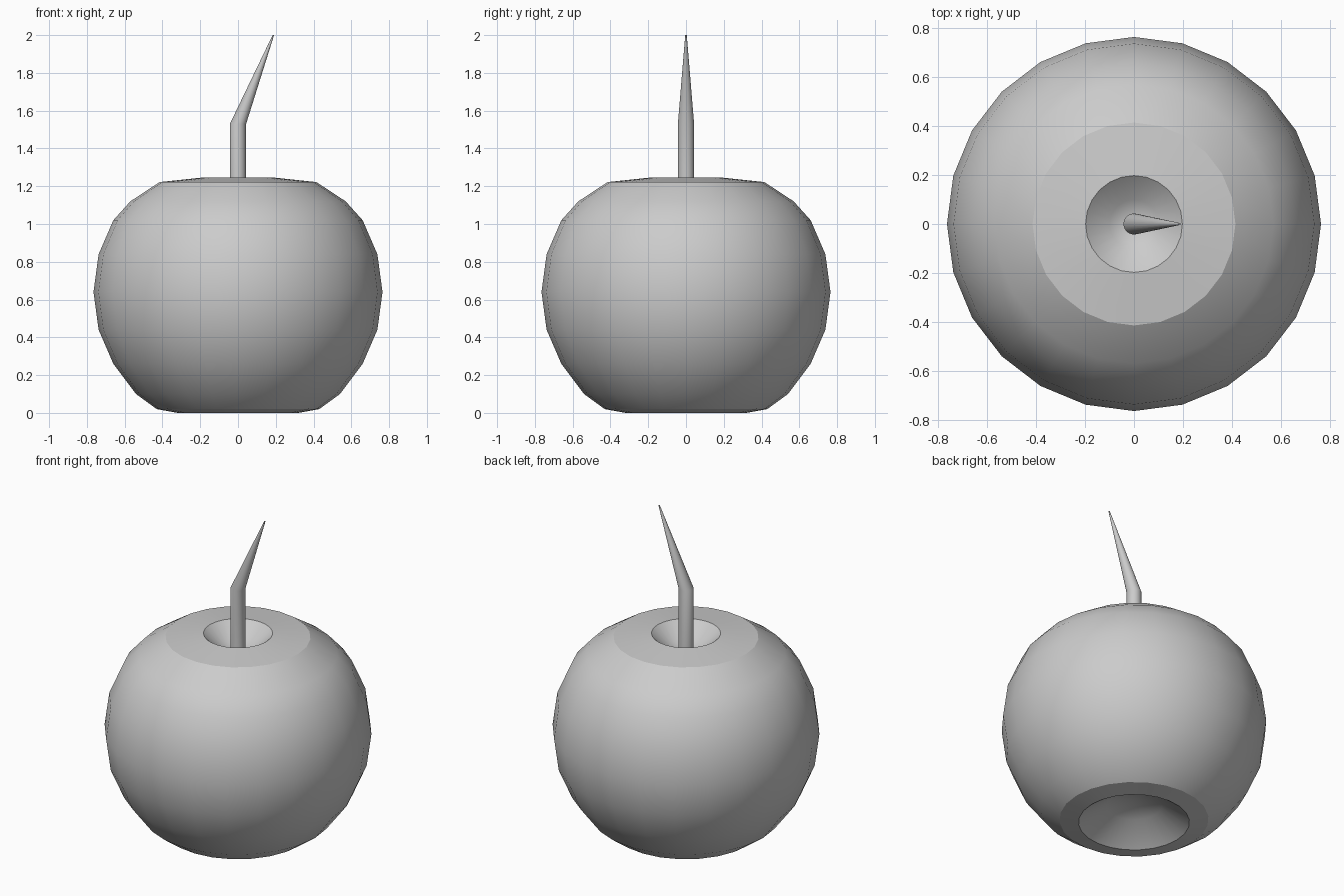
import bpy, bmesh
from math import sin, cos, pi, radians

if "Cube" in bpy.data.objects:
    bpy.data.objects.remove(bpy.data.objects["Cube"])


def skin(name, rings, sides, angle):
    """Join circular rings (centre x, z, radius) into a closed smooth tube; radius 0 is a pole."""
    bm = bmesh.new()
    loops = []
    for cx, z, r in rings:
        n = sides if r > 0 else 1
        loops.append([bm.verts.new((cx + r * cos(2 * pi * i / sides),
                                    r * sin(2 * pi * i / sides), z)) for i in range(n)])
    for a, b in zip(loops, loops[1:]):
        for i in range(sides):
            j = (i + 1) % sides
            if len(a) == 1:
                bm.faces.new((a[0], b[j], b[i]))
            elif len(b) == 1:
                bm.faces.new((a[i], a[j], b[0]))
            else:
                bm.faces.new((a[i], a[j], b[j], b[i]))
    bmesh.ops.recalc_face_normals(bm, faces=bm.faces)
    mesh = bpy.data.meshes.new(name)
    bm.to_mesh(mesh)
    bm.free()
    obj = bpy.data.objects.new(name, mesh)
    bpy.context.collection.objects.link(obj)
    bpy.ops.object.select_all(action='DESELECT')
    obj.select_set(True)
    bpy.context.view_layer.objects.active = obj
    bpy.ops.object.shade_smooth_by_angle(angle=radians(angle))
    return obj


# Apple body: lathe profile with a hollow at the bottom and a dimple on top
profile = [(0, 0.14), (0.16, 0.11), (0.32, 0.0), (0.43, 0.02), (0.54, 0.10),
           (0.66, 0.26), (0.738, 0.44), (0.765, 0.64), (0.738, 0.84),
           (0.66, 1.02), (0.57, 1.12), (0.415, 1.222), (0.198, 1.245),
           (0.10, 1.16), (0, 1.12)]
skin("apple_body", [(0, z, r) for r, z in profile], 24, 25)

# Stem: straight shaft that bends toward +x and tapers to a point
skin("stem", [(0, 1.12, 0), (0, 1.12, 0.043), (0, 1.53, 0.043),
              (0.187, 2.0, 0.004), (0.187, 2.0, 0)], 24, 30)
